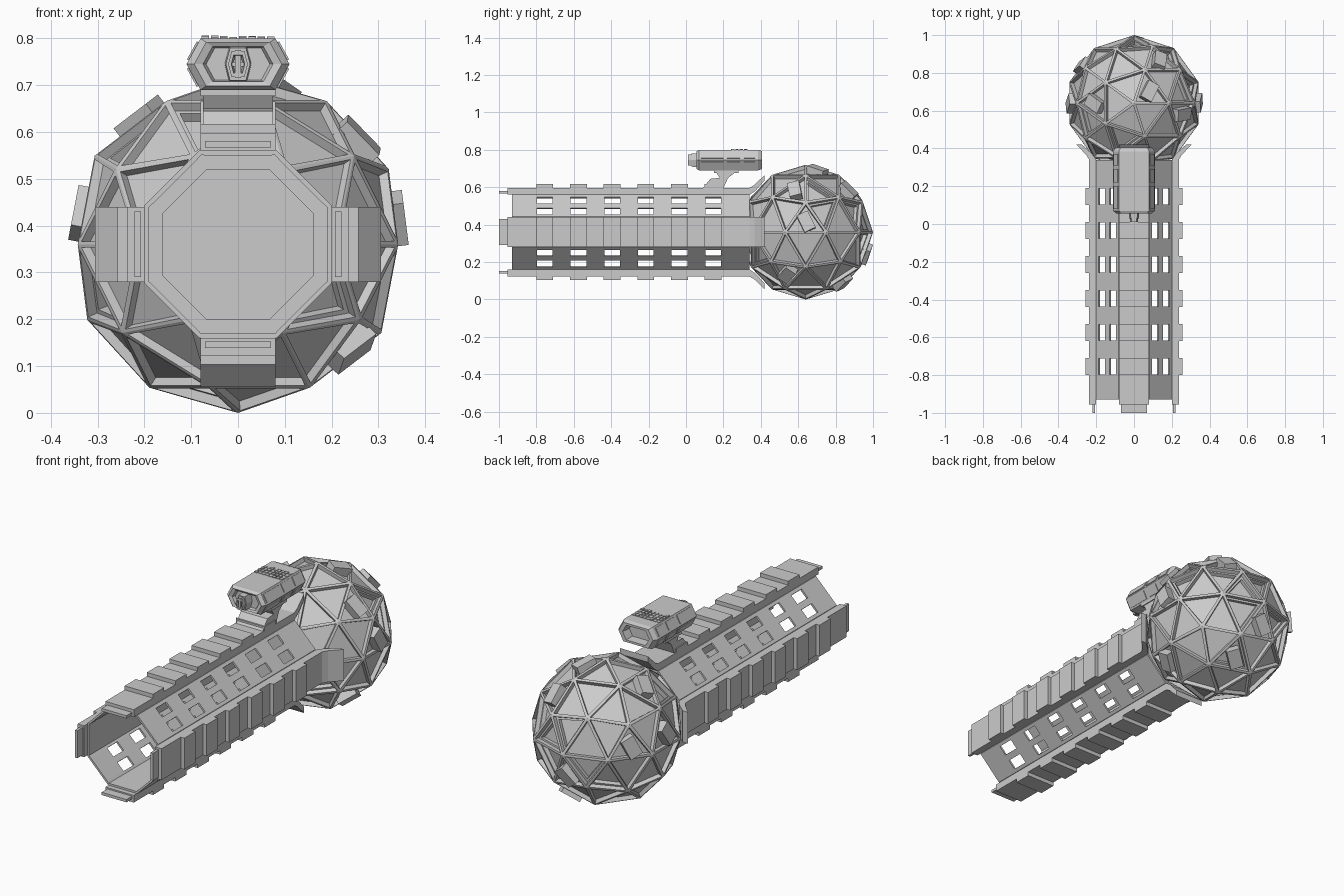
import bpy, bmesh, math, random
from mathutils import Vector, Matrix

if "Cube" in bpy.data.objects:
    bpy.data.objects.remove(bpy.data.objects["Cube"])

random.seed(4)
ZC = 0.36                      # axis height of tube and sphere
CEN = Vector((0, 0.64, ZC))    # sphere centre
R = 0.36
grey = bpy.data.materials.new("hull grey")
grey.diffuse_color = (0.6, 0.6, 0.6, 1)
grey.use_nodes = True
grey.node_tree.nodes["Principled BSDF"].inputs["Base Color"].default_value = grey.diffuse_color


def finish(bm, name, recalc=True):
    if recalc:
        bmesh.ops.recalc_face_normals(bm, faces=bm.faces)
    me = bpy.data.meshes.new(name)
    bm.to_mesh(me)
    bm.free()
    me.materials.append(grey)
    ob = bpy.data.objects.new(name, me)
    bpy.context.collection.objects.link(ob)
    return ob


def around(a):
    """Matrix turning a part on the top of the tube around the tube axis."""
    return Matrix.Translation((0, 0, ZC)) @ Matrix.Rotation(a, 4, 'Y')


def box(bm, x0, x1, y0, y1, z0, z1, m=Matrix()):
    s = Matrix.Diagonal((x1 - x0, y1 - y0, z1 - z0, 1))
    t = Matrix.Translation(((x0 + x1) / 2, (y0 + y1) / 2, (z0 + z1) / 2))
    bmesh.ops.create_cube(bm, size=1, matrix=m @ t @ s)


def prism(bm, pts, w, m=Matrix()):
    """Extrude a (y, z) profile across x from -w to w."""
    rows = [[bm.verts.new(m @ Vector((x, y, z))) for y, z in pts] for x in (-w, w)]
    bm.faces.new(rows[0])
    bm.faces.new(rows[1][::-1])
    n = len(pts)
    for i in range(n):
        j = (i + 1) % n
        bm.faces.new((rows[0][i], rows[0][j], rows[1][j], rows[1][i]))


def loft(bm, shape, rings, zc):
    """Skin scaled copies of an (x, z) outline along y; rings = (y, scale)."""
    loops = [[bm.verts.new((x * s, y, zc + z * s)) for x, z in shape] for y, s in rings]
    n = len(shape)
    for a, b in zip(loops, loops[1:]):
        for i in range(n):
            j = (i + 1) % n
            bm.faces.new((a[i], a[j], b[j], b[i]))
    bm.faces.new(loops[0])
    bm.faces.new(loops[-1][::-1])


# --- geodesic sphere: raised struts with sunken panels
bm = bmesh.new()
bmesh.ops.create_icosphere(bm, subdivisions=2, radius=R, matrix=Matrix.Translation(CEN))
panels = list(bm.faces)
spots = [(f.calc_center_median(), f.normal.copy(), f.verts[0].co.copy()) for f in panels]
bmesh.ops.inset_individual(bm, faces=panels, thickness=0.014, depth=0)
bmesh.ops.inset_individual(bm, faces=panels, thickness=0.005, depth=-0.02)
sunk = random.sample(panels, 16)
bmesh.ops.inset_individual(bm, faces=sunk, thickness=0.018, depth=0)
bmesh.ops.inset_individual(bm, faces=sunk, thickness=0.002, depth=-0.02)
finish(bm, "geodesic_sphere", False)

# --- hatch plates fixed on some of the sphere triangles
bm = bmesh.new()
for d in [(-.22, .05, .27), (-.335, 0, .08), (.25, -.09, .25), (.34, -.05, .08),
          (.265, -.09, -.21), (.1, 0, .33), (.1, .23, .24), (-.05, .34, -.11),
          (.1, .23, -.26), (-.24, .22, .1)]:
    d = Vector(d).normalized()
    c, n, v = max(spots, key=lambda s: s[1].dot(d))
    up = (v - c).normalized()
    side = up.cross(n)
    m = Matrix((side, up, n)).transposed().to_4x4()
    m.translation = c
    box(bm, -.05, .05, -.035, .03, -.02, .022, m)
finish(bm, "sphere_hatches")

# --- octagonal tube with two rows of windows in each diagonal wall
half = 0.2 * math.tan(math.pi / 8)
bays = [-0.755 + 0.18 * i for i in range(6)]
ys = [-0.93] + [y for c in bays for y in (c - .042, c + .042)] + [0.34]
us = [-half, -.066, -.016, .016, .066, half]
bm = bmesh.new()
for k in range(8):
    m = around(k * math.pi / 4)
    for i in range(len(ys) - 1):
        for j in range(5):
            if k % 2 and i % 2 and j % 2:
                continue                     # window opening
            q = [(us[j], ys[i]), (us[j + 1], ys[i]),
                 (us[j + 1], ys[i + 1]), (us[j], ys[i + 1])]
            bm.faces.new([bm.verts.new(m @ Vector((u, y, .2))) for u, y in q])
bmesh.ops.remove_doubles(bm, verts=bm.verts, dist=1e-4)
tube = finish(bm, "octagonal_tube", False)
mod = tube.modifiers.new("wall", 'SOLIDIFY')
mod.thickness = 0.01
mod.offset = -1

# --- inner bulkhead closing the tube in front of the sphere
octagon = [(math.sin(a) * .213, math.cos(a) * .213)
           for a in [math.pi / 8 + i * math.pi / 4 for i in range(8)]]
bm = bmesh.new()
loft(bm, octagon, [(.265, .82), (.275, .82), (.275, .98), (.30, .98)], ZC)
finish(bm, "bulkhead")

# --- four rails with ribs, flared rear end and front tongue
for k, name in enumerate(["top", "right", "bottom", "left"]):
    m = around(k * math.pi / 2)
    bm = bmesh.new()
    prism(bm, [(-.955, .2), (-.955, .237), (.34, .237), (.365, .252), (.42, .305),
               (.42, .275), (.37, .22), (.34, .2)], .08, m)
    for c in bays:
        box(bm, -.08, .08, c - .045, c + .045, .23, .257, m)
    box(bm, -.07, .07, -1, -.95, .207, .221, m)
    finish(bm, name + "_rail")

# --- turret pylon
bm = bmesh.new()
prism(bm, [(.09, .595), (.13, .645), (.18, .65), (.155, .69), (.155, .70), (.28, .70),
           (.27, .685), (.225, .65), (.2, .595)], .075)
box(bm, -.08, .08, .15, .28, .677, .693)
finish(bm, "turret_pylon")

# --- turret body: hexagonal, recessed at both ends
hexa = [(-.11, 0), (-.08, .055), (.08, .055), (.11, 0), (.08, -.055), (-.08, -.055)]
bm = bmesh.new()
loft(bm, hexa, [(.075, .5), (.075, .62), (.06, .68), (.055, .85), (.07, 1), (.385, 1),
                (.405, .88), (.405, .68), (.36, .62)], .745)
finish(bm, "turret_body")

# --- muzzle: narrow nested rings
muz = [(-.026, 0), (-.017, .035), (.017, .035), (.026, 0), (.017, -.035), (-.017, -.035)]
bm = bmesh.new()
loft(bm, muz, [(.04, .4), (.01, .55), (.01, .8), (.03, .8), (.03, 1), (.08, 1.1)], .745)
box(bm, -.006, .006, .012, .06, .715, .775)
box(bm, -.02, .02, .02, .06, .74, .75)
finish(bm, "muzzle")

# --- turret machinery on the top and vents on the sides
bm = bmesh.new()
for i in range(8):
    for j in range(4):
        x, y = -.07 + i * .02, .25 + j * .023
        box(bm, x - .008, x + .008, y - random.uniform(.005, .01), y + .009,
            .79, .80 + random.uniform(.001, .006))
for s in (-1, 1):
    for zs in (-1, 1):
        m = Matrix.Translation((s * .095, 0, .745 + zs * .0275)) @ \
            Matrix.Rotation(s * zs * math.atan2(.055, .03), 4, 'Y')
        for y0, y1 in ((.08, .2), (.22, .29), (.31, .37)):
            box(bm, -.022, .022, y0, y1, -.004, .004, m)
finish(bm, "turret_details")
